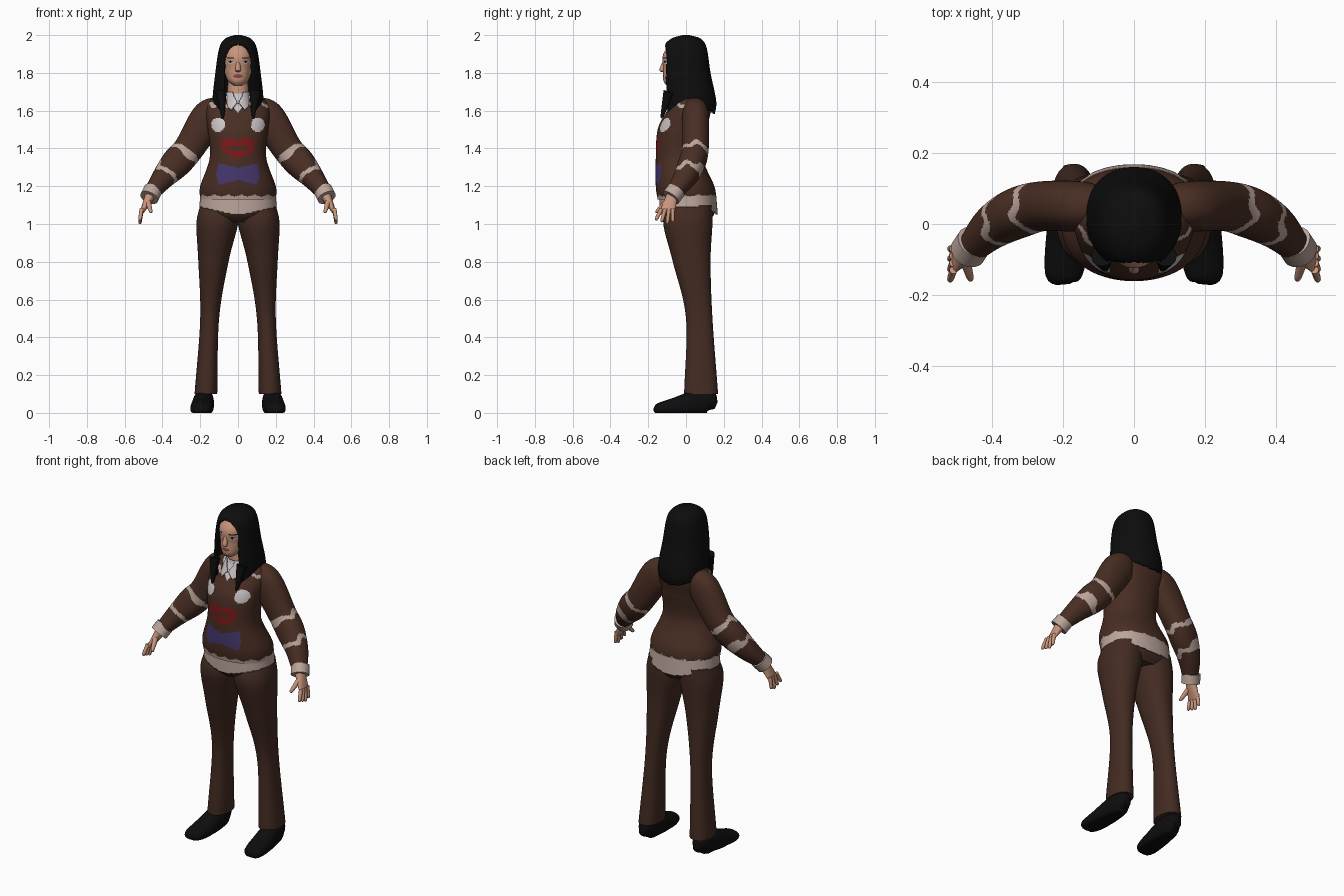
import bpy, bmesh, math
from math import sin, cos, sqrt
from mathutils import Vector

if "Cube" in bpy.data.objects:
    bpy.data.objects.remove(bpy.data.objects["Cube"])

FINE, MEDIUM, COARSE = .003, .007, .015
ACROSS_X, ACROSS_Y = Vector((1, 0, 0)), Vector((0, 1, 0))
CUT = -1


def material(name, red, green, blue):
    made = bpy.data.materials.new(name)
    made.use_nodes = True
    made.diffuse_color = (red, green, blue, 1)
    shader = made.node_tree.nodes["Principled BSDF"]
    shader.inputs["Base Color"].default_value = made.diffuse_color
    shader.inputs["Roughness"].default_value = .8
    return made


sweater_brown = material("sweater brown", .066, .027, .017)
trouser_brown = material("trouser brown", .056, .024, .016)
icing_cream = material("icing cream", .5, .38, .33)
shirt_white = material("shirt white", .6, .55, .57)
skin = material("skin", .58, .3, .2)
mouth_red = material("mouth red", .2, .01, .01)
bow_purple = material("bow purple", .06, .04, .16)
black = material("black", .004, .004, .004)
lip_red = material("lip red", .25, .06, .05)


def spline(keys, detail):
    """Smooth interpolation through the key sections."""
    points = [Vector(key) for key in keys]
    points = [2 * points[0] - points[1]] + points + [2 * points[-1] - points[-2]]
    rows = []
    for before, start, end, after in zip(points, points[1:], points[2:], points[3:]):
        steps = max(3, math.ceil((end - start).length / detail))
        for step in range(steps):
            t = step / steps
            rows.append(start + (end - before) * (t / 2)
                        + (2 * before - 5 * start + 4 * end - after) * (t * t / 2)
                        + (3 * start - before - 3 * end + after) * (t ** 3 / 2))
    return rows + [points[-2]]


def ring_points(section, tangent, across, count):
    """Points of a slightly squared ellipse, level or square to the path."""
    centre = Vector(section[:3])
    u, v = ACROSS_X, ACROSS_Y
    if across:
        v = (across - tangent * across.dot(tangent)).normalized()
        u = tangent.cross(v)
    for index in range(count):
        angle = math.tau * index / count
        c, s = cos(angle), sin(angle)
        reach = (abs(c) ** 2.2 + abs(s) ** 2.2) ** (-1 / 2.2)
        yield centre + reach * (u * c * max(section[3], .001) + v * s * max(section[4], .001))


def loft(name, keys, materials, detail=COARSE, paint=None, across=None, side=1):
    """Skin sections (x, y, z, radius, radius).
    paint(point, angle) picks the material slot of a face, or cuts it away."""
    rows = spline(keys, detail)
    widest = max(max(row[3:]) for row in rows)
    count = max(12, round(math.tau * widest / detail))
    bm = bmesh.new()
    rings = []
    for index, row in enumerate(rows):
        ahead, behind = rows[min(index + 1, len(rows) - 1)], rows[max(index - 1, 0)]
        tangent = Vector((ahead - behind)[:3]).normalized()
        rings.append([bm.verts.new((p.x * side, p.y, max(p.z, 0)))
                      for p in ring_points(row, tangent, across, count)])
    for low, high in zip(rings, rings[1:]):
        for j in range(count):
            bm.faces.new((low[j - 1], low[j], high[j], high[j - 1]))
    bm.faces.new(rings[0])
    bm.faces.new(rings[-1])
    bmesh.ops.recalc_face_normals(bm, faces=bm.faces[:])
    if paint:
        removed = []
        for face in bm.faces:
            point = face.calc_center_median()
            slot = paint(point, math.atan2(point.x, -point.y))
            if slot == CUT:
                removed.append(face)
            else:
                face.material_index = slot
        bmesh.ops.delete(bm, geom=removed, context="FACES")
    mesh = bpy.data.meshes.new(name)
    bm.to_mesh(mesh)
    bm.free()
    for each in materials:
        mesh.materials.append(each)
    mesh.shade_smooth()
    mesh.set_sharp_from_angle(angle=math.radians(50))
    made = bpy.data.objects.new(name, mesh)
    bpy.context.collection.objects.link(made)
    return made


def body(*rows):
    """Level sections from rows of height, front, back and half width."""
    return [(0, (front + back) / 2, z, width, (back - front) / 2) for z, front, back, width in rows]


def rod(name, start, end, thick, thin, colour, side=1):
    """Tapered rod with a rounded far end."""
    start, end = Vector(start), Vector(end)
    near_end = start.lerp(end, .85)
    keys = [(*start, thick, thick), (*near_end, thin, thin), (*end, thin / 3, thin / 3)]
    loft(name, keys, [colour], MEDIUM, across=ACROSS_Y, side=side)


def thicken(shell, depth):
    modifier = shell.modifiers.new("thickness", "SOLIDIFY")
    modifier.thickness = depth
    modifier.offset = -1


def inside(x, z, centre_x, centre_z, radius_x, radius_z):
    return ((x - centre_x) / radius_x) ** 2 + ((z - centre_z) / radius_z) ** 2 < 1


# Sweater with icing trim, buttons, mouth and bow
def sweater_paint(point, angle):
    x, z = abs(point.x), point.z
    if z < 1.15 + .006 * sin(14 * angle):
        return 1
    if point.y > 0:
        return 0
    if z > 1.59 + 1.2 * x or inside(x, z, .105, 1.525, .037, .037):
        return 2
    across = x / .09
    if across < 1:
        top = 1.437 + .022 * sin(math.pi * across)
        bottom = 1.352 + .045 * across ** 2
        slot = across < .6 and abs(z - 1.4 - .02 * across ** 2) < .01
        if bottom < z < top and not slot:
            return 3
    height = abs(z - 1.265)
    if x < .115 - height / 5 and height < .032 + x / 4:
        return 4
    return int(abs(z - 1.63 - .01 * sin(12 * angle)) < .009)


loft("sweater", body((1.13, -.15, .16, .2), (1.2, -.16, .15, .2), (1.35, -.16, .09, .15),
                     (1.5, -.15, .11, .16), (1.6, -.1, .13, .17), (1.66, -.06, .11, .14),
                     (1.69, -.05, .08, .06)),
     [sweater_brown, icing_cream, shirt_white, mouth_red, bow_purple], MEDIUM, sweater_paint)


# Shirt tail below the sweater, dipping at the centre
def tail_paint(point, angle):
    return 0 if point.z > 1.09 - .04 * cos(angle) ** 2 else CUT


tail = loft("shirt_tail", body((1.03, -.14, .17, .21), (1.15, -.14, .16, .2)),
            [icing_cream], MEDIUM, tail_paint)
thicken(tail, .008)
loft("trouser_seat", body((1.01, -.09, .12, .15), (1.06, -.13, .15, .2), (1.15, -.12, .14, .19)),
     [trouser_brown])


# Two wavy icing stripes across each sleeve
def sleeve_paint(point, angle):
    along = .75 * point.z - .65 * abs(point.x) - .012 * sin(75 * point.y + 20 * point.z)
    return int(min(abs(along - .85), abs(along - .715)) < .015)


for side, tag in ((1, "left_"), (-1, "right_")):
    loft(tag + "trouser_leg",
         [(.17, .08, .1, .06, .09), (.15, .07, .5, .05, .07), (.13, .03, .8, .08, .1),
          (.11, .01, 1, .11, .13), (.1, .02, 1.1, .1, .12)], [trouser_brown], side=side)
    loft(tag + "shoe",
         [(.18, .16, .04, .02, .02), (.18, .1, .06, .07, .05), (.19, -.06, .03, .05, .06),
          (.2, -.15, .02, .03, .05), (.2, -.17, .02, .01, .02)],
         [black], across=ACROSS_X, side=side)
    loft(tag + "sleeve",
         [(.07, .05, 1.6, .05, .05), (.15, .05, 1.57, .09, .07), (.26, .05, 1.4, .08, .07),
          (.33, .03, 1.32, .08, .07), (.4, -.01, 1.24, .06, .06), (.46, -.07, 1.16, .04, .04)],
         [sweater_brown, icing_cream], MEDIUM, sleeve_paint, ACROSS_Y, side)
    loft(tag + "cuff", [(.45, -.05, 1.18, .05, .05), (.47, -.08, 1.14, .05, .05)],
         [icing_cream], across=ACROSS_Y, side=side)
    loft(tag + "palm", [(.46, -.07, 1.16, .03, .03), (.51, -.1, 1.06, .01, .04)],
         [skin], MEDIUM, across=ACROSS_Y, side=side)
    for finger in range(4):
        rod(f"{tag}finger_{finger + 1}", (.51, -.13 + .02 * finger, 1.08),
            (.52, -.16 + .03 * finger, 1 + .01 * abs(finger - 2)), .011, .009, skin, side)
    rod(tag + "thumb", (.48, -.09, 1.13), (.46, -.16, 1.06), .016, .01, skin, side)
    rod(tag + "hair_strand", (.09, -.09, 1.7), (.08, -.13, 1.56), .03, .01, black, side)


# Neck and pointed collar, open at the front
def collar_paint(point, angle):
    x, z = abs(point.x), point.z
    end_cap = abs(z - 1.65) > .0499
    notch = z < 1.605 + abs(x - .04) or x < (z - 1.635) / 2
    return CUT if end_cap or (point.y < 0 and notch) else 0


rod("neck", (0, .01, 1.6), (0, .01, 1.8), .06, .05, skin)
collar = loft("collar", body((1.6, -.12, .09, .08), (1.7, -.07, .07, .06)),
              [shirt_white], MEDIUM, collar_paint)
thicken(collar, .006)


# Head with eyes, brows and lips
def face_paint(point, angle):
    x, z = abs(point.x), point.z
    if point.y > 0:
        return 0
    brow = abs(x - .04) < .02 and abs(z - 1.88) < .003
    if brow or inside(x, z, .04, 1.857, .006, .006):
        return 2
    if inside(x, z, .04, 1.857, .017, .008):
        return 1 if z < 1.86 else 2
    return 3 if inside(x, z, 0, 1.783, .026, .009) else 0


loft("head", body((1.73, -.1, -.03, .02), (1.76, -.12, .04, .055), (1.82, -.12, .09, .074),
                  (1.9, -.12, .1, .08), (1.98, -.06, .05, .04)),
     [skin, shirt_white, black, lip_red], FINE, face_paint)
rod("nose", (0, -.11, 1.87), (0, -.13, 1.805), .008, .015, skin)


# Long hair shell, cut open around the face and pointed at the ends
def hair_paint(point, angle):
    x, z = abs(point.x), point.z
    if point.y > 0:
        return CUT if z < 1.585 + 2 * x * x else 0
    crown = max(0, z - 1.85) / .105
    opening = .076 * sqrt(max(0, 1 - crown ** 2))
    lock_end = 1.59 + abs(x - .095) / 2
    face_side = point.y < -.03 and x < opening
    return CUT if face_side or z < lock_end else 0


hair = loft("hair", body((1.57, -.12, .15, .12), (1.65, -.12, .16, .135), (1.8, -.13, .13, .12),
                         (1.93, -.12, .11, .1), (1.98, -.08, .08, .07), (2, -.02, .02, .02)),
            [black], MEDIUM, hair_paint)
thicken(hair, .012)
